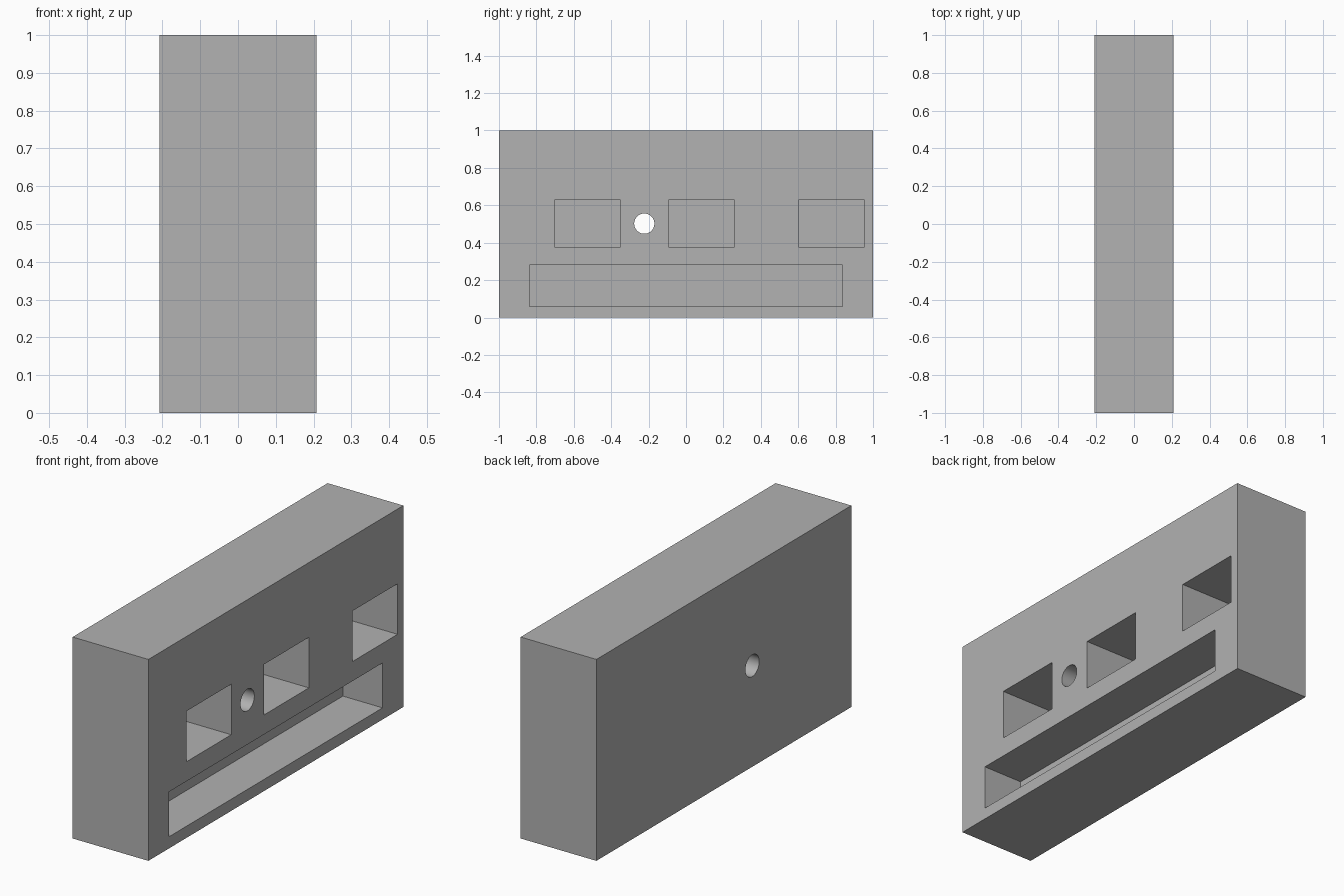
import bpy

default_cube = bpy.data.objects.get("Cube")
if default_cube:
    bpy.data.objects.remove(default_cube, do_unlink=True)

# One plain grey for the whole block
GREY = (0.445, 0.445, 0.445, 1)
grey = bpy.data.materials.new("plain_grey")
grey.use_nodes = True
grey.diffuse_color = GREY
grey.node_tree.nodes["Principled BSDF"].inputs["Base Color"].default_value = GREY

HALF = 0.208  # half the block thickness


def box(name, x, y, z):
    """Box spanning the given (low, high) ranges."""
    spans = (x, y, z)
    bpy.ops.mesh.primitive_cube_add(size=1, location=[(a + b) / 2 for a, b in spans])
    ob = bpy.context.object
    ob.name = name
    ob.scale = [b - a for a, b in spans]
    bpy.ops.object.transform_apply(location=False, rotation=False, scale=True)
    ob.data.materials.append(grey)
    return ob


def cut(target, cutter):
    """Subtract the cutter from the target and discard it."""
    cutter.hide_render = True
    mod = target.modifiers.new(cutter.name, "BOOLEAN")
    mod.operation = "DIFFERENCE"
    mod.solver = "EXACT"
    mod.object = cutter
    bpy.ops.object.select_all(action="DESELECT")
    bpy.context.view_layer.objects.active = target
    target.select_set(True)
    bpy.ops.object.modifier_apply(modifier=mod.name)
    bpy.data.objects.remove(cutter, do_unlink=True)


# Main block
block = box("block", (-HALF, HALF), (-1, 1), (0, 1))

# Row of three deep rectangular pockets
for y in (-0.703, -0.094, 0.602):
    cut(block, box("pocket_cutter", (HALF - 0.34, HALF + 0.1), (y, y + 0.353), (0.378, 0.629)))

# Long shallower slot near the base
cut(block, box("slot_cutter", (HALF - 0.218, HALF + 0.1), (-0.837, 0.837), (0.058, 0.281)))

# Round hole right through the block
bpy.ops.mesh.primitive_cylinder_add(vertices=64, radius=0.054, depth=1,
                                    location=(0, -0.223, 0.502), rotation=(0, 1.5708, 0))
hole = bpy.context.object
hole.name = "hole_cutter"
hole.data.materials.append(grey)
cut(block, hole)

bpy.ops.object.shade_smooth_by_angle()
